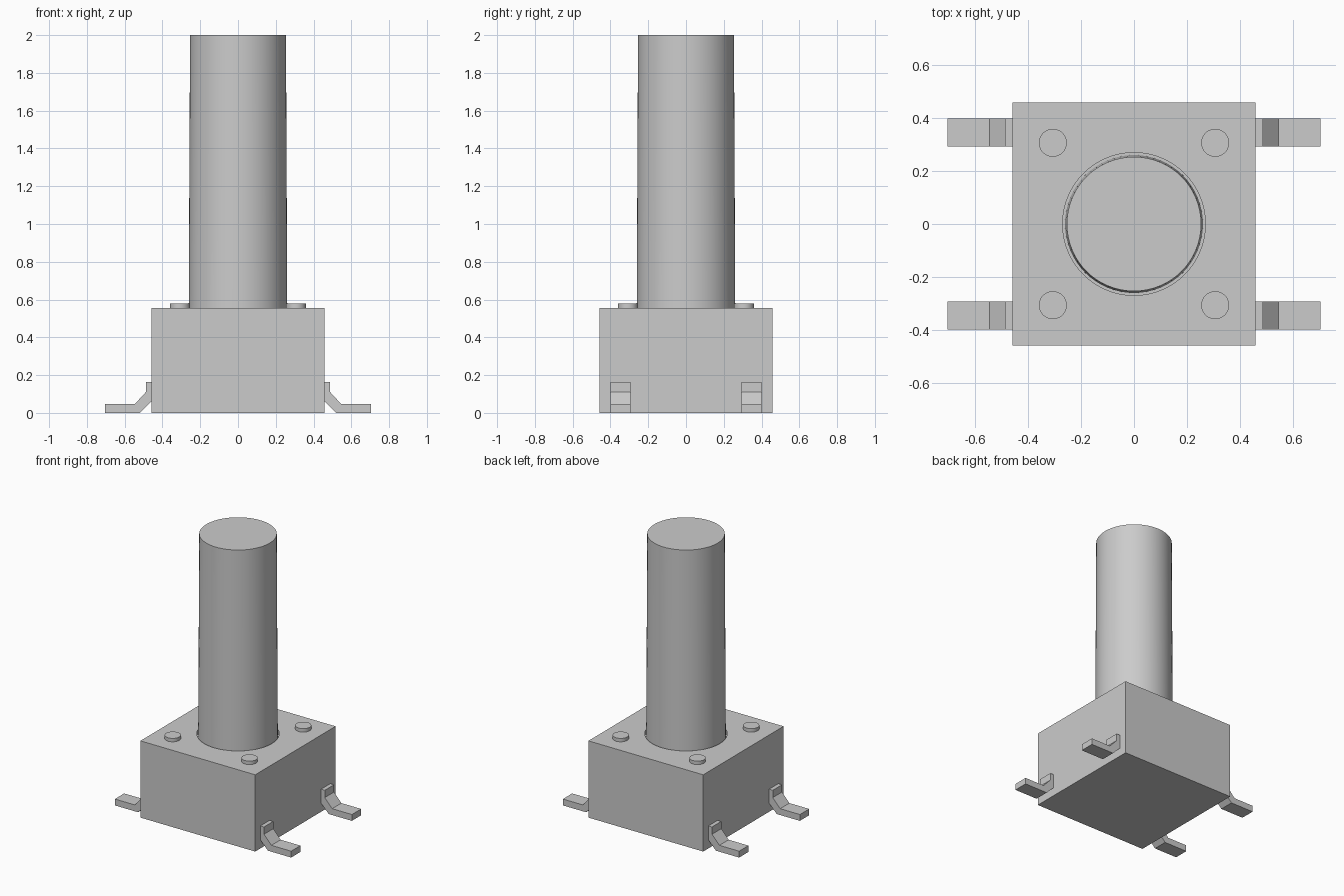
import bpy
import bmesh

if "Cube" in bpy.data.objects:
    bpy.data.objects.remove(bpy.data.objects["Cube"])

HALF, TOP = 0.459, 0.555

grey = bpy.data.materials.new("light grey")
grey.use_nodes = True
grey.diffuse_color = (0.6, 0.6, 0.6, 1)
grey.node_tree.nodes["Principled BSDF"].inputs["Base Color"].default_value = (0.6, 0.6, 0.6, 1)


def finish(name, smooth=False):
    obj = bpy.context.object
    obj.name = name
    obj.data.materials.append(grey)
    if smooth:
        bpy.ops.object.shade_smooth_by_angle()
    return obj


def round_part(name, r_low, r_high, z_low, z_high, x=0, y=0, sides=64):
    bpy.ops.mesh.primitive_cone_add(
        vertices=sides, radius1=r_low, radius2=r_high, depth=z_high - z_low,
        location=(x, y, (z_low + z_high) / 2))
    return finish(name, smooth=True)


def leg(name, side, y):
    # Bent strip profile in the xz plane, extruded along y
    profile = [(0.45, 0.163), (0.488, 0.163), (0.488, 0.11), (0.547, 0.046),
               (0.705, 0.046), (0.705, 0), (0.52, 0), (0.45, 0.07)]
    bm = bmesh.new()
    face = bm.faces.new([bm.verts.new((side * x, y - 0.053, z)) for x, z in profile])
    ext = bmesh.ops.extrude_face_region(bm, geom=[face])["geom"]
    moved = [v for v in ext if isinstance(v, bmesh.types.BMVert)]
    bmesh.ops.translate(bm, verts=moved, vec=(0, 0.106, 0))
    bmesh.ops.recalc_face_normals(bm, faces=bm.faces)
    mesh = bpy.data.meshes.new(name)
    bm.to_mesh(mesh)
    bm.free()
    mesh.materials.append(grey)
    bpy.context.collection.objects.link(bpy.data.objects.new(name, mesh))


# Housing with a shallow round recess around the plunger
bpy.ops.mesh.primitive_cube_add(size=1, location=(0, 0, TOP / 2))
bpy.context.object.scale = (2 * HALF, 2 * HALF, TOP)
bpy.ops.object.transform_apply(location=False, rotation=False, scale=True)
housing = finish("housing")
cutter = round_part("recess_cutter", 0.27, 0.27, TOP - 0.03, TOP + 0.1)
cutter.hide_render = True
cut = housing.modifiers.new("recess", "BOOLEAN")
cut.operation = "DIFFERENCE"
cut.solver = "EXACT"
cut.object = cutter
bpy.context.view_layer.objects.active = housing
bpy.ops.object.modifier_apply(modifier="recess")
bpy.data.objects.remove(cutter)

# Slightly tapered plunger
round_part("plunger", 0.261, 0.254, TOP - 0.03, 2)

# Corner rivets and legs
for side, x_name in ((1, "left"), (-1, "right")):
    for depth, y_name in ((-1, "front"), (1, "back")):
        tag = f"{y_name}_{x_name}"
        round_part(f"rivet_{tag}", 0.053, 0.053, TOP - 0.02, 0.58,
                   side * 0.307, depth * 0.307, 32)
        leg(f"leg_{tag}", side, depth * 0.347)
